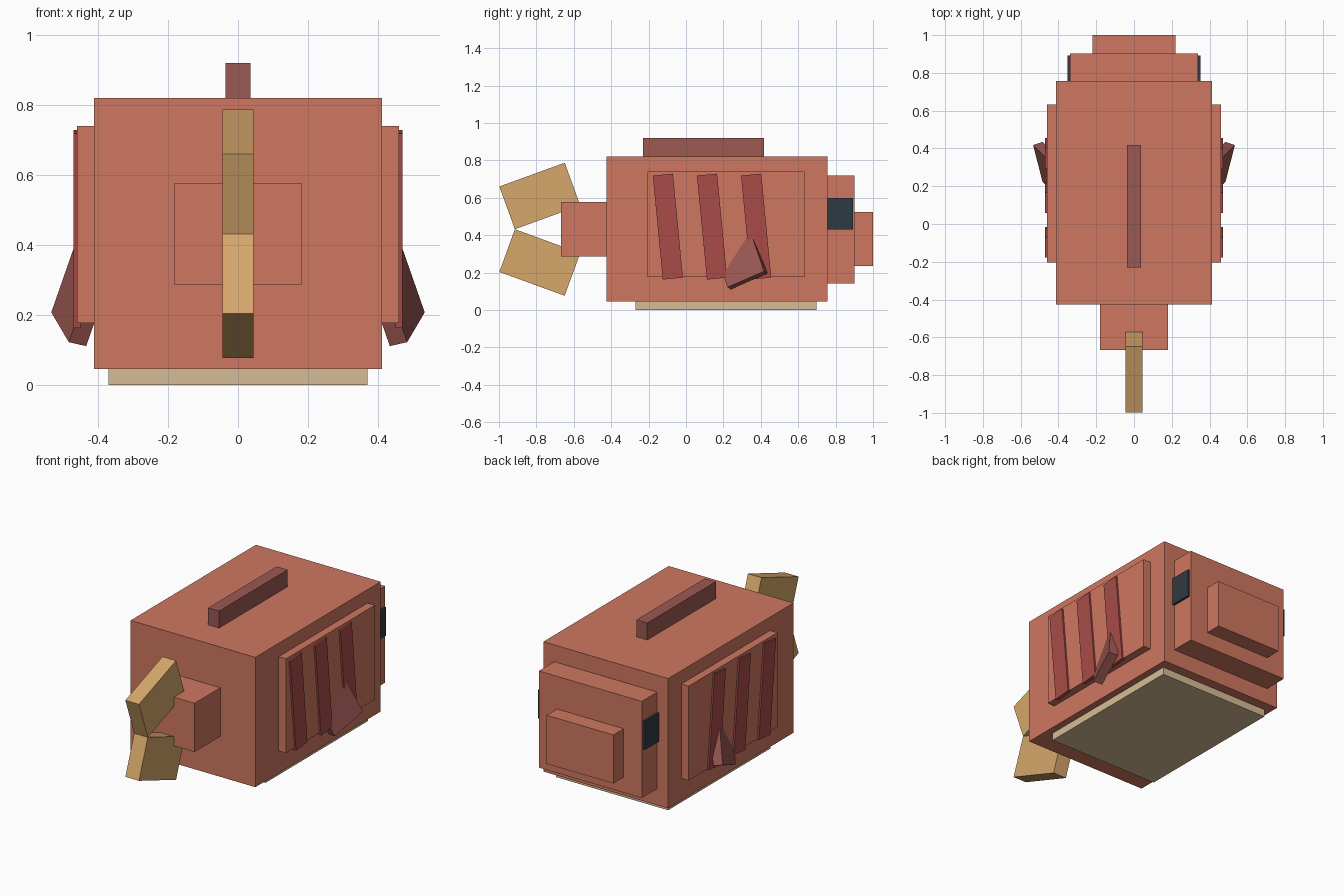
import bpy, bmesh
from math import radians
from mathutils import Matrix, Vector

cube = bpy.data.objects.get("Cube")
if cube:
    bpy.data.objects.remove(cube, do_unlink=True)


def material(name, rgb):
    m = bpy.data.materials.new(name)
    m.use_nodes = True
    col = [((c / 255 + 0.055) / 1.055) ** 2.4 for c in rgb] + [1]
    m.diffuse_color = col
    m.node_tree.nodes["Principled BSDF"].inputs["Base Color"].default_value = col
    return m


coral = material("coral", (206, 119, 96))
stripe_red = material("stripe red", (168, 76, 72))
fin_maroon = material("fin maroon", (155, 88, 82))
tail_gold = material("tail gold", (214, 168, 107))
belly_sand = material("belly sand", (214, 190, 150))
eye_dark = material("eye dark", (48, 58, 66))


def block(name, mat, x, y, z, transform=Matrix()):
    """Box given by its (min, max) range on each axis, then transformed."""
    bm = bmesh.new()
    size = [r[1] - r[0] for r in (x, y, z)]
    mid = [(r[0] + r[1]) / 2 for r in (x, y, z)]
    place = transform @ Matrix.Translation(mid) @ Matrix.Diagonal((*size, 1))
    bmesh.ops.create_cube(bm, size=1, matrix=place)
    bmesh.ops.recalc_face_normals(bm, faces=bm.faces)
    mesh = bpy.data.meshes.new(name)
    bm.to_mesh(mesh)
    bm.free()
    mesh.materials.append(mat)
    obj = bpy.data.objects.new(name, mesh)
    bpy.context.collection.objects.link(obj)
    return obj


# Body core, stepped head and tail root
block("body", coral, (-0.412, 0.412), (-0.425, 0.757), (0.045, 0.82))
block("head", coral, (-0.34, 0.34), (0.75, 0.902), (0.143, 0.72))
block("snout", coral, (-0.22, 0.22), (0.89, 1.0), (0.235, 0.525))
block("tail_root", coral, (-0.181, 0.181), (-0.668, -0.42), (0.286, 0.577))
block("belly", belly_sand, (-0.37, 0.37), (-0.27, 0.697), (0, 0.05))
block("dorsal_fin", fin_maroon, (-0.036, 0.036), (-0.23, 0.417), (0.81, 0.921))

# Tail lobes: two tilted slabs meeting at the middle notch
for name, sign in (("tail_upper", 1), ("tail_lower", -1)):
    tilt = Matrix.Translation((0, -0.915, 0.432)) @ Matrix.Rotation(radians(20 * sign), 4, 'X')
    block(name, tail_gold, (-0.045, 0.045), (0, 0.372),
          (0, 0.243) if sign > 0 else (-0.243, 0), tilt)

# Pectoral fin axes: along its lower edge, up its length, outward
along = Vector((0.05, 0.195, 0.085)).normalized()
up = Vector((-0.07, -0.07, 0.2))
up = (up - along * up.dot(along)).normalized()
out = along.cross(up)
fin_frame = Matrix((out, along, up)).transposed().to_4x4()
fin_frame.translation = (0.484, 0.222, 0.122)

# Paired side parts
for side, sign in (("left", 1), ("right", -1)):
    mirror = Matrix.Diagonal((sign, 1, 1, 1))
    block(side + "_side_panel", coral, (0.4, 0.46), (-0.205, 0.633), (0.177, 0.74), mirror)
    block(side + "_eye", eye_dark, (0.33, 0.353), (0.757, 0.892), (0.43, 0.6), mirror)
    for i in range(3):
        lean = Matrix.Translation((0, -0.097 + 0.236 * i, 0.446)) @ Matrix.Rotation(radians(5.5), 4, 'X')
        block(f"{side}_stripe_{i + 1}", stripe_red, (0.45, 0.47),
              (-0.054, 0.054), (-0.279, 0.279), mirror @ lean)
    block(side + "_pectoral_fin", fin_maroon, (-0.054, 0), (0, 0.219), (0, 0.28),
          mirror @ fin_frame)
